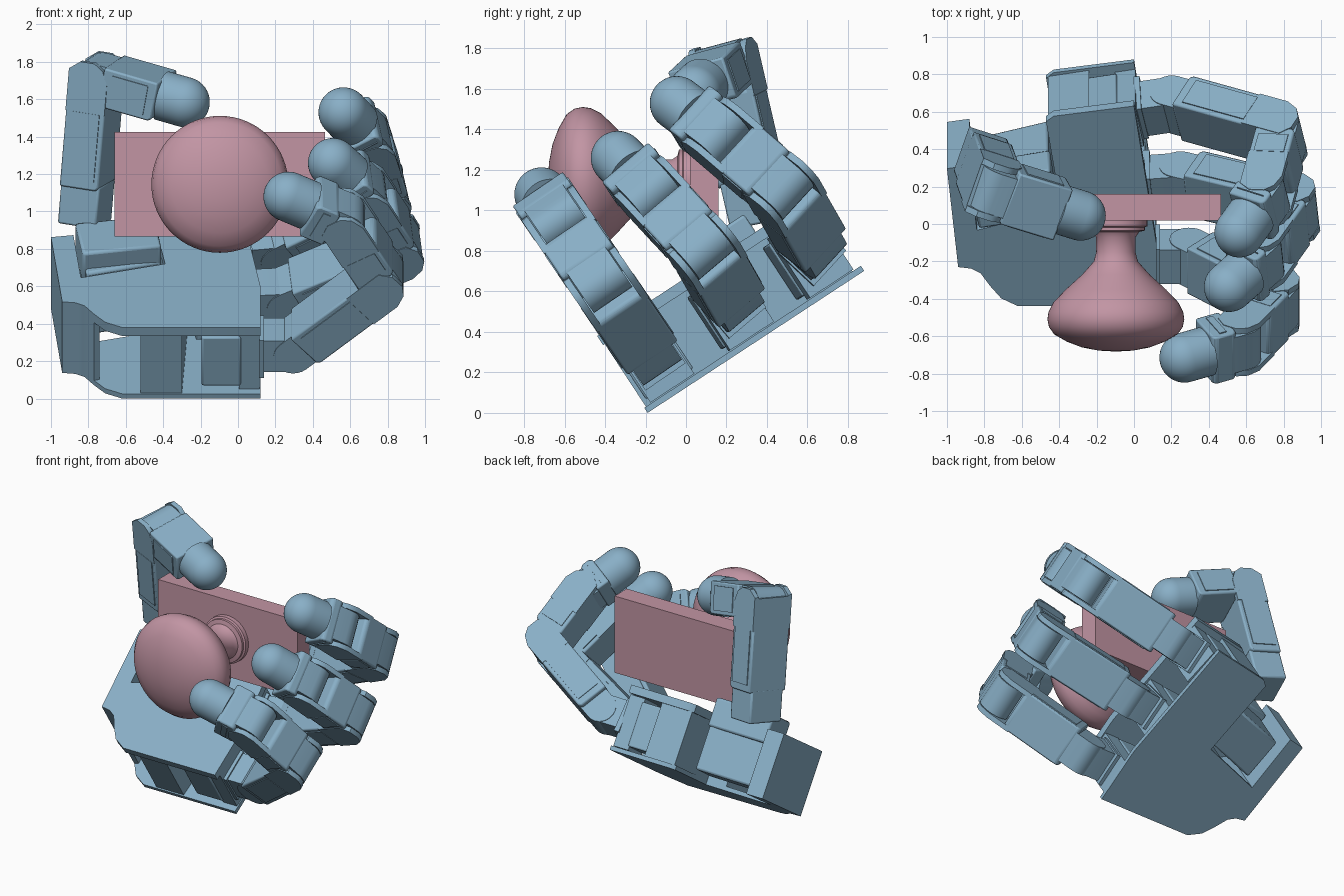
import bpy, bmesh, math
from mathutils import Vector as V

if "Cube" in bpy.data.objects:
    bpy.data.objects.remove(bpy.data.objects["Cube"])

def material(name, rgb):
    m = bpy.data.materials.new(name)
    m.diffuse_color = (*rgb, 1)
    m.use_nodes = True
    m.node_tree.nodes["Principled BSDF"].inputs["Base Color"].default_value = m.diffuse_color
    return m

BLUE = material("steel_blue", (0.25, 0.43, 0.57))
PINK = material("dusty_pink", (0.54, 0.30, 0.37))

# Palm frame: X along the fingers, A across the palm, N out of the palm
O = V((0, -0.19, 0.0))
X = V((1, 0, 0))
A = V((0, 0.836, 0.548))
N = V((0, -0.548, 0.836))

def palm(x, a, h):
    return O + X * x + A * a + N * h

def finish(bm, name, mat, bevel=0.0, smooth=True):
    bmesh.ops.recalc_face_normals(bm, faces=bm.faces)
    me = bpy.data.meshes.new(name)
    bm.to_mesh(me)
    bm.free()
    ob = bpy.data.objects.new(name, me)
    bpy.context.collection.objects.link(ob)
    me.materials.append(mat)
    if bevel:
        b = ob.modifiers.new("bevel", 'BEVEL')
        b.width, b.segments, b.limit_method = bevel, 2, 'ANGLE'
    if smooth:
        bpy.ops.object.select_all(action='DESELECT')
        ob.select_set(True)
        bpy.context.view_layer.objects.active = ob
        bpy.ops.object.shade_smooth_by_angle(angle=math.radians(35))
    return ob

def prism(name, pts, o, u, v, w, w0, w1, mat=BLUE, bevel=0.0):
    """Outline in the u,v plane, extruded from w0 to w1 along w."""
    bm = bmesh.new()
    lo = [bm.verts.new(o + u * p[0] + v * p[1] + w * w0) for p in pts]
    hi = [bm.verts.new(o + u * p[0] + v * p[1] + w * w1) for p in pts]
    bm.faces.new(lo)
    bm.faces.new(hi)
    for i in range(len(pts)):
        j = (i + 1) % len(pts)
        bm.faces.new((lo[i], lo[j], hi[j], hi[i]))
    return finish(bm, name, mat, bevel)

def rect(x0, x1, y0, y1):
    return [(x0, y0), (x1, y0), (x1, y1), (x0, y1)]

def tongue(x0, x1, r):
    """Bar square at x0 with a half-round end centred on x1."""
    s = 1 if x1 > x0 else -1
    arc = [(x1 + s * r * math.cos(t), r * math.sin(t))
           for t in [math.pi * (i / 12 - 0.5) for i in range(13)]]
    return [(x0, -r)] + arc + [(x0, r)]

def lathe(name, prof, o, axis, mat, seg=48):
    """Profile of (distance, radius) turned around an axis."""
    u = axis.orthogonal().normalized()
    v = axis.cross(u)
    bm = bmesh.new()
    rings = []
    for d, r in prof:
        n = seg if r > 1e-4 else 1
        rings.append([bm.verts.new(o + axis * d + (u * math.cos(2 * math.pi * k / seg)
                      + v * math.sin(2 * math.pi * k / seg)) * r) for k in range(n)])
    for p, q in zip(rings, rings[1:]):
        for k in range(seg):
            f = [p[k % len(p)], p[(k + 1) % seg % len(p)],
                 q[(k + 1) % seg % len(q)], q[k % len(q)]]
            bm.faces.new(list(dict.fromkeys(f)))
    return finish(bm, name, mat)

# Held object: plate with a turned knob
C = V((-0.097, 0, 1.145))
prism("plate", rect(-0.562, 0.562, -0.28, 0.28), C, X, V((0, 0, 1)), V((0, 1, 0)), 0.02, 0.16, PINK)
knob = [(-0.03, 0), (-0.02, 0.168), (0.012, 0.168), (0.018, 0.155), (0.035, 0.155), (0.042, 0.125), (0.07, 0.106),
        (0.15, 0.105), (0.2, 0.118), (0.27, 0.18), (0.35, 0.268), (0.42, 0.335), (0.47, 0.36),
        (0.51, 0.366), (0.55, 0.358), (0.59, 0.33), (0.63, 0.26), (0.66, 0.18), (0.677, 0.09), (0.682, 0)]
lathe("knob", knob, C, V((0, -1, 0)), PINK, 64)

# Palm shell: two plates sharing one outline with the thumb notch
outline = [(0.12, 0), (0.12, 0.4), (0.0, 1.28), (-0.43, 1.215), (-0.47, 1.18), (-0.39, 0.62),
           (-0.84, 0.485), (-0.88, 0.9), (-1.0, 0.88), (-0.94, 0.25), (-0.87, 0.24),
           (-0.82, 0.21), (-0.77, 0.13), (-0.71, 0.05), (-0.62, 0.0)]
prism("palm_back_plate", outline, O, X, A, N, 0.0, 0.03)
prism("palm_front_plate", outline, O, X, A, N, 0.40, 0.455)
wrist = outline[6:13] + [(-0.74, 0.14), (-0.76, 0.45)]
prism("palm_wrist_wall", wrist, O, X, A, N, 0.025, 0.405)
spine = [(-0.52, 0.01), (-0.3, 0.01), (-0.24, 1.23), (-0.46, 1.19), (-0.39, 0.62), (-0.52, 0.58)]
prism("palm_spine", spine, O, X, A, N, 0.025, 0.405)

def capsule(name, p, q, r):
    """Soft fingertip: short cylinder closed by a dome at q."""
    d = (q - p).length
    prof = [(0, 0), (0, r)] + [(d + r * math.sin(t), r * math.cos(t))
            for t in [math.pi / 2 * i / 12 for i in range(12)]] + [(d + r, 0)]
    lathe(name, prof, p, (q - p).normalized(), BLUE)

def link(name, p, q, lat, fork=True, r=0.11, wide=0.15):
    """Finger segment: round hub at p, boxed body, forked cheeks around q."""
    d = (q - p).normalized()
    l = (lat - d * lat.dot(d)).normalized()
    n = l.cross(d)
    L = (q - p).length
    end = L - 0.12
    prism(name + "_hub", tongue(0.12, 0, r - 0.005), p, d, n, l, -wide + 0.035, wide - 0.035)
    body = [(0.08, -r), (end, -r), (end, r * 0.85), (end - 0.02, r), (0.1, r), (0.08, r * 0.85)]
    prism(name + "_body", body, p, d, n, l, -wide, wide, BLUE, 0.01)
    # fork cheeks, squared off towards the outside of the knuckle
    cheek = [(end - 0.05, -r), (L + 0.06, -r), (L + 0.105, -0.05), (L + 0.105, 0.03),
             (L + 0.07, 0.08), (L, r), (end - 0.05, r)]
    for s in (-1, 1):
        if fork:
            prism(name + "_cheek", cheek, p, d, n, l, *sorted((s * (wide - 0.03), s * (wide + 0.004))))
        prism(name + "_cover", rect(0.13, end - 0.05, -r * 0.75, r * 0.75), p, d, n, l,
              *sorted((s * (wide - 0.01), s * (wide + 0.006))))
    if fork:
        # outer knuckle plate bridging the two cheeks
        prism(name + "_knuckle_plate", rect(end - 0.02, L + 0.05, -r, -r + 0.02), p, d, n, l, -wide, wide)
    else:
        capsule(name + "_tip", p + d * (end - 0.01), q, 0.134)

def elbow(p, t, a, b):
    """Joint between p and t for segment lengths a and b, bent outward."""
    v = t - p
    D = min(v.length, a + b - 0.001)
    k = (a * a - b * b + D * D) / (2 * D)
    h = math.sqrt(max(a * a - k * k, 0))
    u = v.normalized()
    return p + u * k + V((u.y, -u.x)) * h

# Three fingers: base x, base across, splay, roll, knuckle, tip in the finger plane, end length
fingers = [("index", 0.105, 0.17, 0, 1, (0.675, 0.435), (0.165, 0.96), 0.34),
           ("middle", 0.06, 0.64, 5, 7, (0.815, 0.30), (0.44, 0.91), 0.295),
           ("ring", 0.02, 1.11, 10, 14, (0.775, 0.34), (0.51, 1.0), 0.295)]
for nm, bx, ba, splay, roll, k2, tip, tl in fingers:
    s, f = math.radians(splay), math.radians(roll)
    base = palm(bx, ba, 0.23)
    D = X * math.cos(s) + A * math.sin(s)
    L0 = A * math.cos(s) - X * math.sin(s)
    Nn = N * math.cos(f) - L0 * math.sin(f)
    L = L0 * math.cos(f) + N * math.sin(f)
    k2, tip = V(k2), V(tip)
    k3 = elbow(k2, tip, 0.425, tl)
    at = lambda p: base + D * p[0] + Nn * p[1]
    # drive unit inside the palm, mounting flange and swivel base
    prism(nm + "_motor", rect(-0.3, -0.09, -0.14, 0.14), base, D, L0, N, -0.17, 0.14, BLUE, 0.01)
    prism(nm + "_gearbox", rect(-0.1, 0.01, -0.13, 0.13), base, D, L0, N, -0.195, 0.165)
    prism(nm + "_flange", rect(0.0, 0.035, -0.12, 0.12), base, D, L, Nn, -0.13, 0.11)
    prism(nm + "_swivel", tongue(0.02, 0.19, 0.1), base, D, Nn, L, -0.11, 0.11)
    pts = [at((0.19, 0)), at(k2), at(k3), at(tip)]
    for i, part in enumerate(("lower", "mid", "end")):
        link(f"{nm}_{part}", pts[i], pts[i + 1], L, fork=i < 2)

# Thumb: drive block in the notch, swivel, upright link and end link
prism("thumb_motor", [(-0.81, 0.52), (-0.41, 0.64), (-0.46, 0.93), (-0.85, 0.82)], O, X, A, N, 0.06, 0.46, BLUE, 0.015)
prism("thumb_base_block", [(-0.83, 0.56), (-0.41, 0.64), (-0.45, 0.94), (-0.87, 0.86)], O, X, A, N, 0.36, 0.56, BLUE, 0.015)
TL = V((0.33, 0.91, 0.25)).normalized()
j0, j1 = V((-0.81, 0.34, 1.07)), V((-0.755, 0.19, 1.72))
up = (j1 - j0).normalized()
tl = (TL - up * TL.dot(up)).normalized()
prism("thumb_swivel", rect(-0.11, 0.11, -0.13, 0.1), j0, tl.cross(up), up, tl, -0.13, 0.13, BLUE, 0.012)
link("thumb_upright", j0, j1, TL)
link("thumb_end", j1, V((-0.285, 0.045, 1.585)), TL, fork=False)
